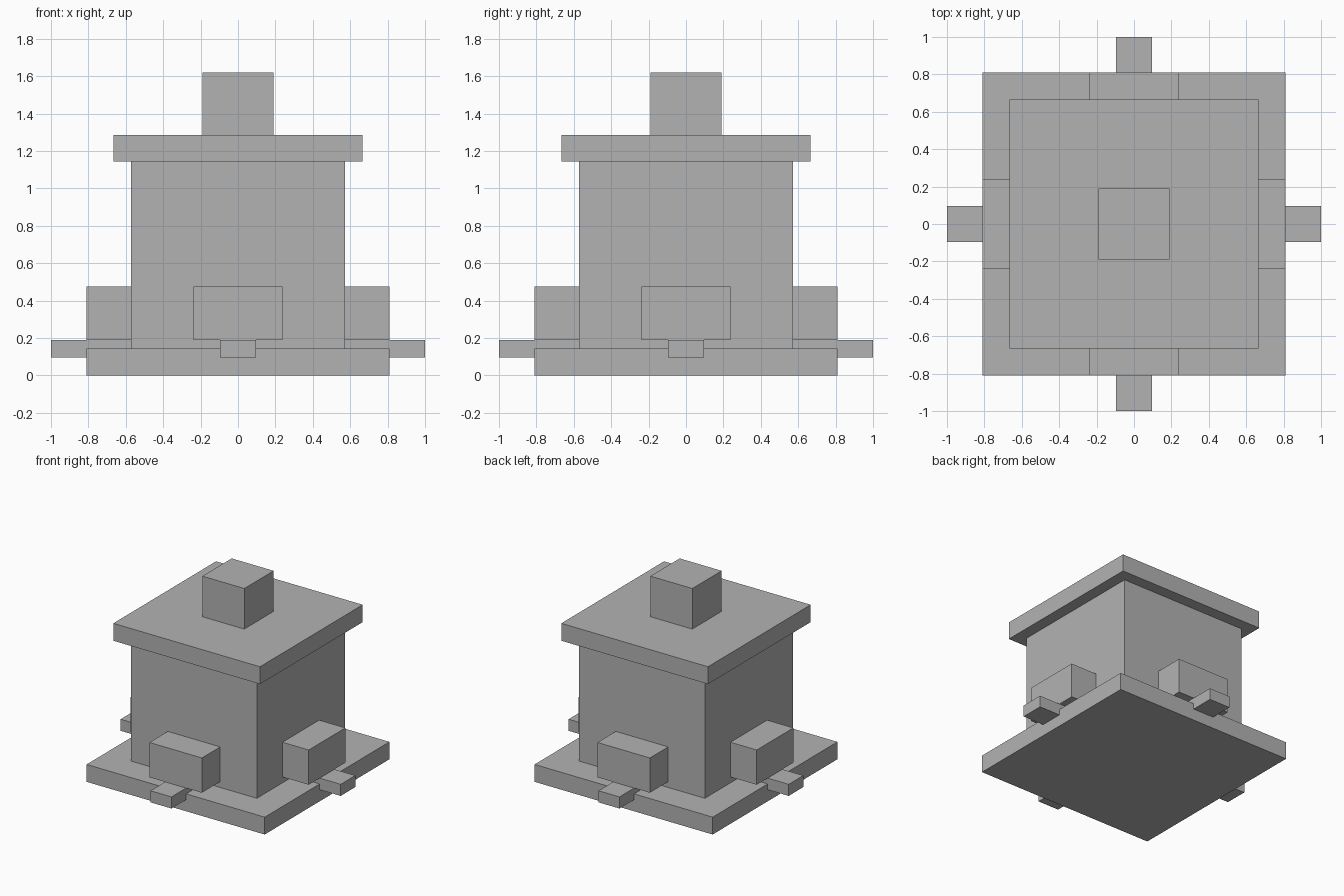
import bpy
import math
from mathutils import Matrix, Vector

if "Cube" in bpy.data.objects:
    bpy.data.objects.remove(bpy.data.objects["Cube"])

U = 1 / 21  # building module

grey = bpy.data.materials.new("plain grey")
grey.diffuse_color = (0.45, 0.45, 0.45, 1)
grey.use_nodes = True
grey.node_tree.nodes["Principled BSDF"].inputs["Base Color"].default_value = grey.diffuse_color


def box(name, lo, hi, angle=0.0):
    """Box between two corners in modules, turned about the z axis."""
    lo, hi = Vector(lo) * U, Vector(hi) * U
    bpy.ops.mesh.primitive_cube_add(size=1)
    ob = bpy.context.object
    ob.name = ob.data.name = name
    size = hi - lo
    ob.data.transform(Matrix.Rotation(angle, 4, 'Z')
                      @ Matrix.Translation((lo + hi) / 2)
                      @ Matrix.Diagonal((*size, 1)))
    ob.data.materials.append(grey)
    return ob


# Central stack
box("base_slab", (-17, -17, 0), (17, 17, 3))
box("tower_body", (-12, -12, 3), (12, 12, 24))
box("roof_slab", (-14, -14, 24), (14, 14, 27))
box("top_block", (-4, -4, 27), (4, 4, 34))

# One raised block and one low tab on each side
for i, side in enumerate(("front", "right", "back", "left")):
    turn = i * math.pi / 2
    box(side + "_block", (-5, -17, 4), (5, -12, 10), turn)
    box(side + "_tab", (-2, -21, 2), (2, -12, 4), turn)
